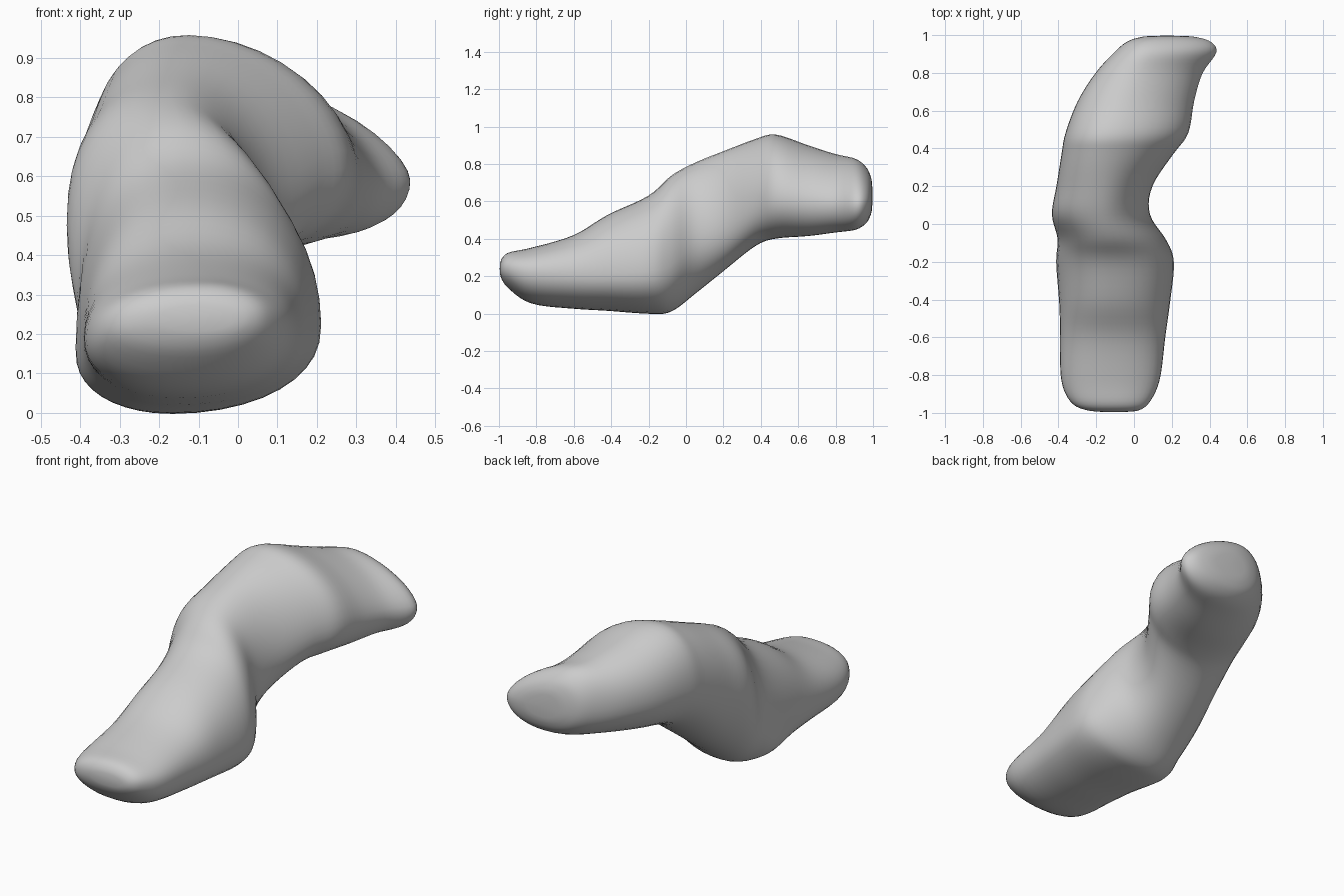
import bpy, bmesh, math

# Cross-sections along the body:
# y, left x, left z, right x, right z, top x, top z, bottom x, bottom z
S = [
    (-0.993, -0.22, 0.24, 0.01, 0.24, -0.10, 0.28, -0.10, 0.20),
    (-0.955, -0.325, 0.22, 0.075, 0.24, -0.10, 0.325, -0.13, 0.14),
    (-0.83, -0.387, 0.19, 0.137, 0.22, -0.11, 0.352, -0.14, 0.053),
    (-0.60, -0.392, 0.19, 0.167, 0.21, -0.12, 0.42, -0.15, 0.025),
    (-0.42, -0.397, 0.18, 0.192, 0.21, -0.13, 0.53, -0.16, 0.014),
    (-0.20, -0.414, 0.15, 0.214, 0.22, -0.14, 0.632, -0.17, -0.002),
    (-0.08, -0.405, 0.27, 0.17, 0.25, -0.15, 0.74, -0.17, 0.008),
    (0.05, -0.437, 0.48, 0.085, 0.38, -0.17, 0.81, -0.17, 0.105),
    (0.20, -0.412, 0.56, 0.098, 0.50, -0.16, 0.87, -0.15, 0.225),
    (0.37, -0.385, 0.63, 0.21, 0.60, -0.14, 0.935, -0.10, 0.36),
    (0.48, -0.365, 0.66, 0.29, 0.62, -0.12, 0.96, -0.03, 0.40),
    (0.65, -0.30, 0.66, 0.32, 0.60, -0.06, 0.902, 0.07, 0.413),
    (0.80, -0.205, 0.65, 0.365, 0.59, 0.00, 0.854, 0.14, 0.433),
    (0.91, -0.105, 0.64, 0.44, 0.59, 0.06, 0.828, 0.20, 0.448),
    (0.97, -0.03, 0.64, 0.40, 0.60, 0.09, 0.775, 0.20, 0.49),
    (0.995, 0.06, 0.63, 0.30, 0.61, 0.14, 0.71, 0.19, 0.55),
]
SIDES, STEPS = 40, 5


def blend(i, t):
    """Smooth interpolation between sections i and i + 1."""
    a, b, c, d = (S[max(0, min(len(S) - 1, k))] for k in (i - 1, i, i + 1, i + 2))
    return [0.5 * (2 * q + (r - p) * t + (2 * p - 5 * q + 4 * r - s) * t * t
                   + (3 * q - p - 3 * r + s) * t ** 3) for p, q, r, s in zip(a, b, c, d)]


def ring(bm, sec):
    """Skewed rounded loop through the left, right, top and bottom points."""
    y, lx, lz, rx, rz, tx, tz, bx, bz = sec
    # The upper right shoulder slopes more on the raised half and at the far tip
    slope = 0.92 + 0.15 * min(1, max(0, (y + 0.3) / 0.3)) + 0.22 * min(1, max(0, (y - 0.5) / 0.35))
    verts = []
    for k in range(SIDES):
        ang = 2 * math.pi * k / SIDES
        c, s = math.cos(ang), math.sin(ang)
        sx, sz = (rx, rz) if c >= 0 else (lx, lz)
        ex, ez = (tx, tz) if s >= 0 else (bx, bz)
        p = slope if c >= 0 and s >= 0 else 0.92
        u, v = abs(c) ** p, abs(s) ** p
        verts.append(bm.verts.new((ex + (sx - ex) * u, y, sz + (ez - sz) * v)))
    return verts


# Bent organic body
bm = bmesh.new()
secs = [blend(i, t / STEPS) for i in range(len(S) - 1) for t in range(STEPS)] + [S[-1]]
rings = [ring(bm, s) for s in secs]
for a, b in zip(rings, rings[1:]):
    for k in range(SIDES):
        n = (k + 1) % SIDES
        bm.faces.new((a[k], a[n], b[n], b[k]))

# Rounded end caps
for loop, y in ((rings[0], -1.002), (rings[-1], 1.002)):
    x = sum(v.co.x for v in loop) / SIDES
    z = sum(v.co.z for v in loop) / SIDES
    tip = bm.verts.new((x, y, z))
    for k in range(SIDES):
        bm.faces.new((loop[k], loop[(k + 1) % SIDES], tip))

bmesh.ops.recalc_face_normals(bm, faces=bm.faces)
for f in bm.faces:
    f.smooth = True
mesh = bpy.data.meshes.new("bent_body")
bm.to_mesh(mesh)
bm.free()
body = bpy.data.objects.new("bent_body", mesh)
bpy.context.collection.objects.link(body)

# Soften the surface slightly
sm = body.modifiers.new("soften", 'SMOOTH')
sm.factor = 0.5
sm.iterations = 4
